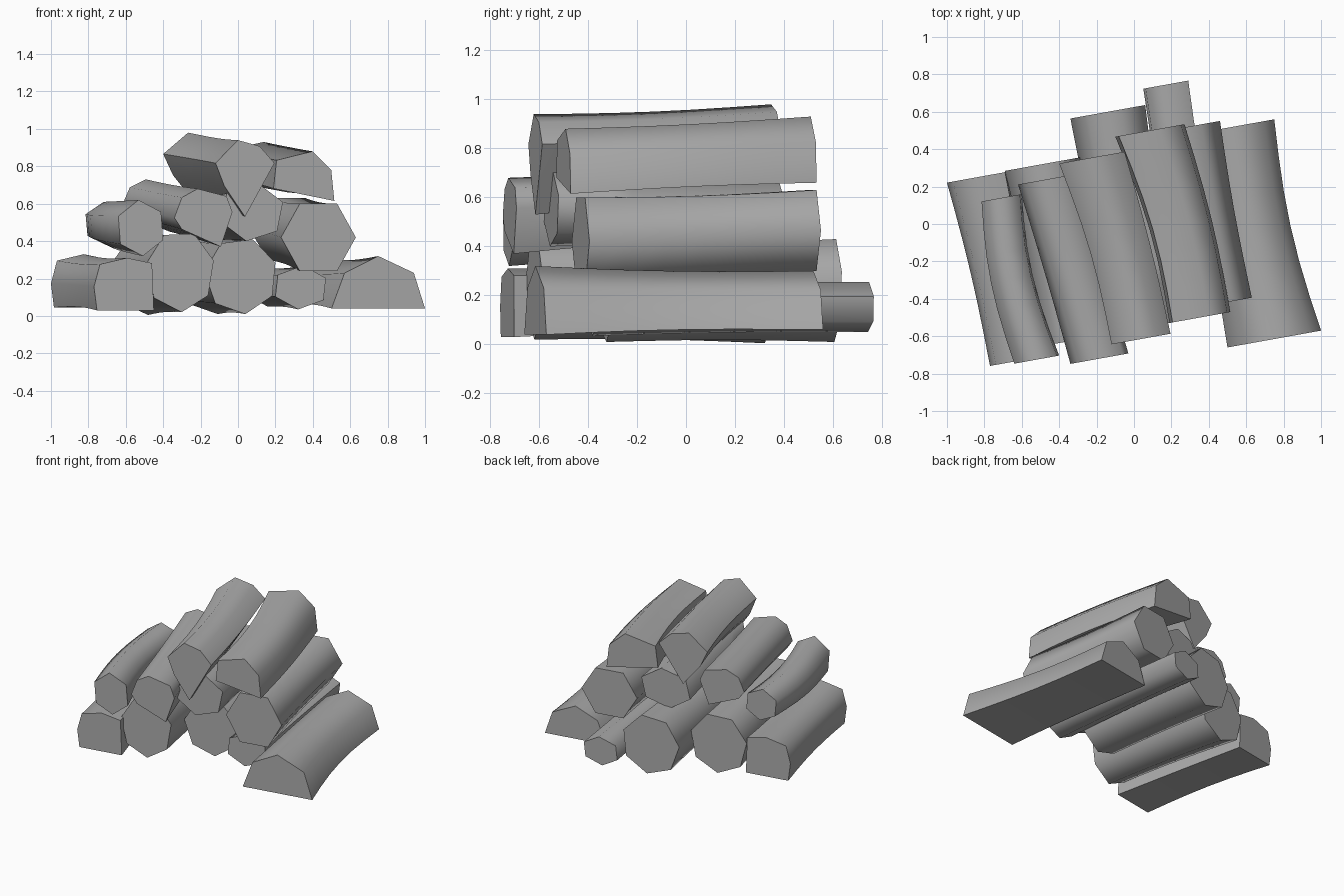
import bpy, bmesh, math

if "Cube" in bpy.data.objects:
    bpy.data.objects.remove(bpy.data.objects["Cube"])

wood = bpy.data.materials.new("plain grey")
wood.use_nodes = True
GREY = (0.4, 0.4, 0.4, 1)
wood.diffuse_color = GREY
wood.node_tree.nodes["Principled BSDF"].inputs["Base Color"].default_value = GREY


def fit(points):
    """Scale a profile into the unit square."""
    us, vs = zip(*points)
    return [((u - min(us)) / (max(us) - min(us)), (v - min(vs)) / (max(vs) - min(vs)))
            for u, v in points]


def ngon(sides, turn):
    return fit([(math.cos(math.radians(turn) + math.tau * i / sides),
                 math.sin(math.radians(turn) + math.tau * i / sides)) for i in range(sides)])


# Split log profiles, counter-clockwise seen from the front
half = fit([(0, 0), (1, 0), (.88, .68), (.5, 1), (.14, .68)])
block = fit([(.05, 0), (1, 0), (.97, .9), (.55, 1), (.1, .88), (0, .45)])
slab = fit([(0, .25), (1, 0), (.95, .62), (.64, 1), (.05, .82)])
wedge = fit([(.5, 0), (.8, .42), (1, .7), (.75, .92), (.38, 1), (0, .7), (.15, .4)])
skew = fit([(.8, 0), (1, .6), (.9, .87), (.4, 1), (.13, .85), (0, .5), (.13, .3)])

SLANT = 0.18      # end cuts stay square to the log direction
SECTIONS = 6


def log(name, profile, front, back, waist=0.06, sway=0.0):
    """Loft a profile between two boxes given as x0, x1, z0, z1, y."""
    bm = bmesh.new()
    rings = []
    for s in range(SECTIONS + 1):
        t = s / SECTIONS
        x0, x1, z0, z1, y = [a + (b - a) * t for a, b in zip(front, back)]
        bulge = math.sin(math.pi * t)
        cx, cz = (x0 + x1) / 2, (z0 + z1) / 2
        k = 1 - waist * bulge
        ring = []
        for u, v in profile:
            dx, dz = (u - .5) * (x1 - x0) * k, (v - .5) * (z1 - z0) * k
            ring.append(bm.verts.new((cx + dx + sway * bulge, y + SLANT * dx, cz + dz)))
        rings.append(ring)
    n = len(profile)
    for a, b in zip(rings, rings[1:]):
        for i in range(n):
            j = (i + 1) % n
            bm.faces.new((a[i], a[j], b[j], b[i]))
    bm.faces.new(rings[0][::-1])
    bm.faces.new(rings[-1])
    bmesh.ops.recalc_face_normals(bm, faces=bm.faces)
    mesh = bpy.data.meshes.new(name)
    bm.to_mesh(mesh)
    bm.free()
    mesh.materials.append(wood)
    obj = bpy.data.objects.new(name, mesh)
    bpy.context.collection.objects.link(obj)
    bpy.ops.object.select_all(action="DESELECT")
    bpy.context.view_layer.objects.active = obj
    obj.select_set(True)
    bpy.ops.object.shade_smooth_by_angle(angle=math.radians(66))


# Bottom row
log("bottom_left_split_log", half, (.5, 1, .04, .32, -.615), (.31, .75, .06, .3, .52), .08, -.02)
log("bottom_thin_log", ngon(6, 25), (.2, .47, .035, .27, -.38), (.05, .29, .05, .255, .745))
log("bottom_middle_log", ngon(7, 20), (-.18, .2, .01, .41, -.33), (-.34, .06, .01, .43, .6), .04)
log("bottom_inner_log", ngon(7, 15), (-.49, -.13, .02, .44, -.62), (-.69, -.29, .005, .42, .32), .04)
log("bottom_right_split_log", block, (-.77, -.45, .03, .31, -.73), (-1, -.68, .045, .33, .25), .08)

# Second row
log("middle_left_log", ngon(6, 0), (.23, .63, .24, .6, -.43), (.06, .46, .3, .63, .515), .05)
log("middle_inner_log", ngon(6, 20), (-.09, .24, .4, .71, -.55), (-.27, .08, .4, .68, .37))
log("middle_wedge_log", skew, (-.34, -.03, .37, .68, -.72), (-.62, -.3, .45, .73, .24), .03)
log("middle_right_log", ngon(6, 35), (-.64, -.4, .32, .62, -.725), (-.815, -.6, .38, .61, .14), .02, -.04)

# Top row
log("top_left_split_log", slab, (.19, .515, .615, .88, -.5), (-.1, .27, .66, .93, .5), .05, .03)
log("top_wedge_log", wedge, (-.12, .195, .53, .94, -.615), (-.4, -.05, .6, .98, .355), .05, .02)
